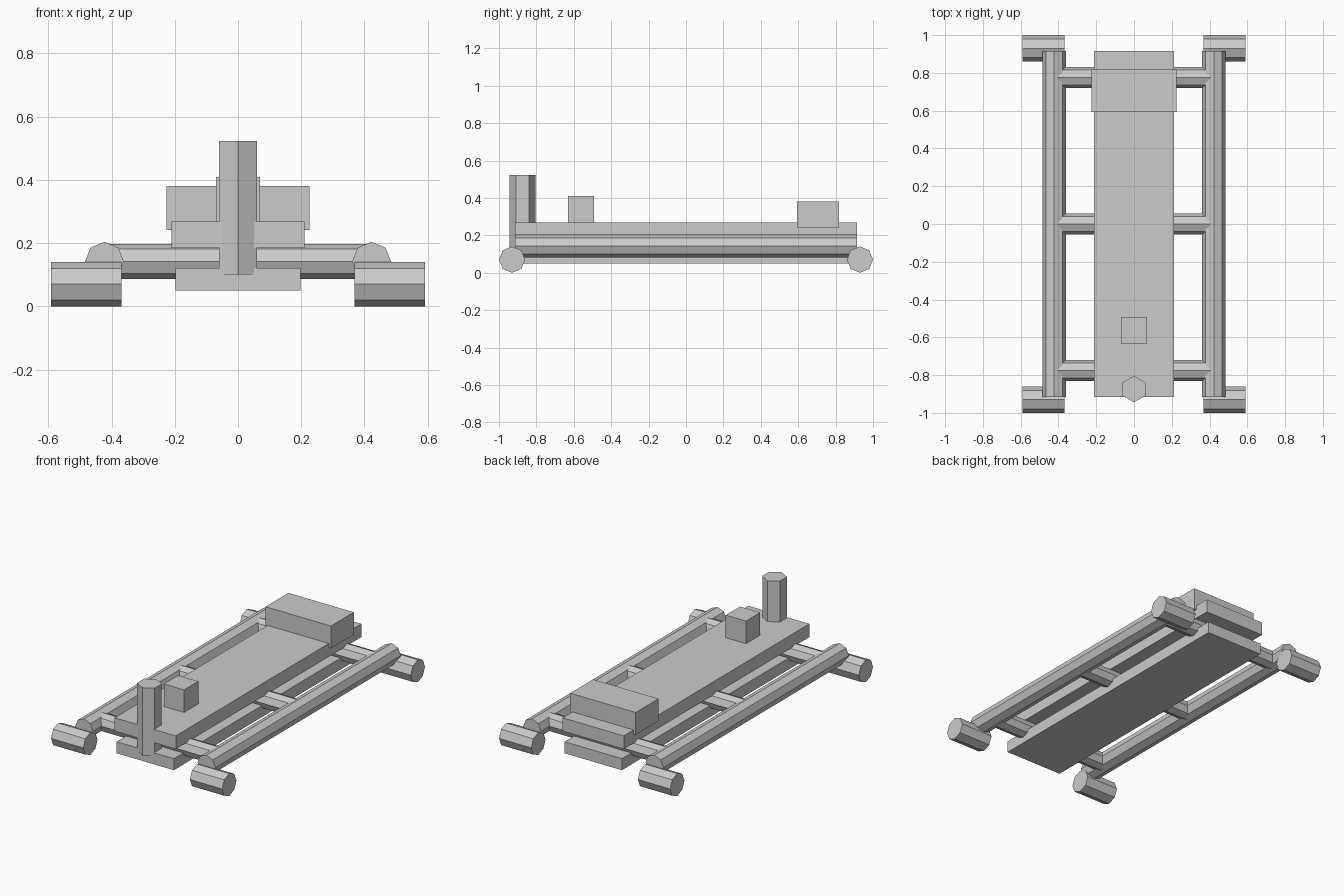
import bpy
from math import pi

if "Cube" in bpy.data.objects:
    bpy.data.objects.remove(bpy.data.objects["Cube"])


def box(name, lo, hi):
    centre = [(a + b) / 2 for a, b in zip(lo, hi)]
    bpy.ops.mesh.primitive_cube_add(size=1, location=centre)
    ob = bpy.context.object
    ob.name = name
    ob.scale = [b - a for a, b in zip(lo, hi)]
    bpy.ops.object.transform_apply(location=False, rotation=False, scale=True)
    return ob


def prism(name, sides, radius, length, centre, axis):
    rot = {"x": (0, pi / 2, 0), "y": (pi / 2, 0, 0), "z": (0, 0, 0)}[axis]
    bpy.ops.mesh.primitive_cylinder_add(vertices=sides, radius=radius, depth=length,
                                        location=centre, rotation=rot)
    ob = bpy.context.object
    ob.name = name
    return ob


# Side rails and the four wheels
for side, sx in (("left", -1), ("right", 1)):
    prism(f"{side}_rail", 8, 0.0615, 1.83, (sx * 0.4225, 0, 0.1425), "y")
    for end, sy in (("front", -1), ("rear", 1)):
        prism(f"{end}_{side}_wheel", 8, 0.07, 0.223, (sx * 0.4795, sy * 0.93, 0.07), "x")

# Cross bars joining the rails
for end, y in (("front", -0.775), ("middle", 0), ("rear", 0.775)):
    prism(f"{end}_cross_bar", 8, 0.0555, 0.81, (0, y, 0.1425), "x")

# Deck and belly plate
box("deck", (-0.211, -0.915, 0.185), (0.211, 0.915, 0.268))
box("belly_plate", (-0.198, -0.915, 0.05), (0.198, 0.915, 0.122))

# Equipment on the deck
box("rear_case", (-0.226, 0.594, 0.242), (0.226, 0.819, 0.381))
box("control_box", (-0.07, -0.632, 0.26), (0.07, -0.492, 0.409))
prism("front_post", 6, 0.07, 0.422, (0, -0.874, 0.312), "z")
